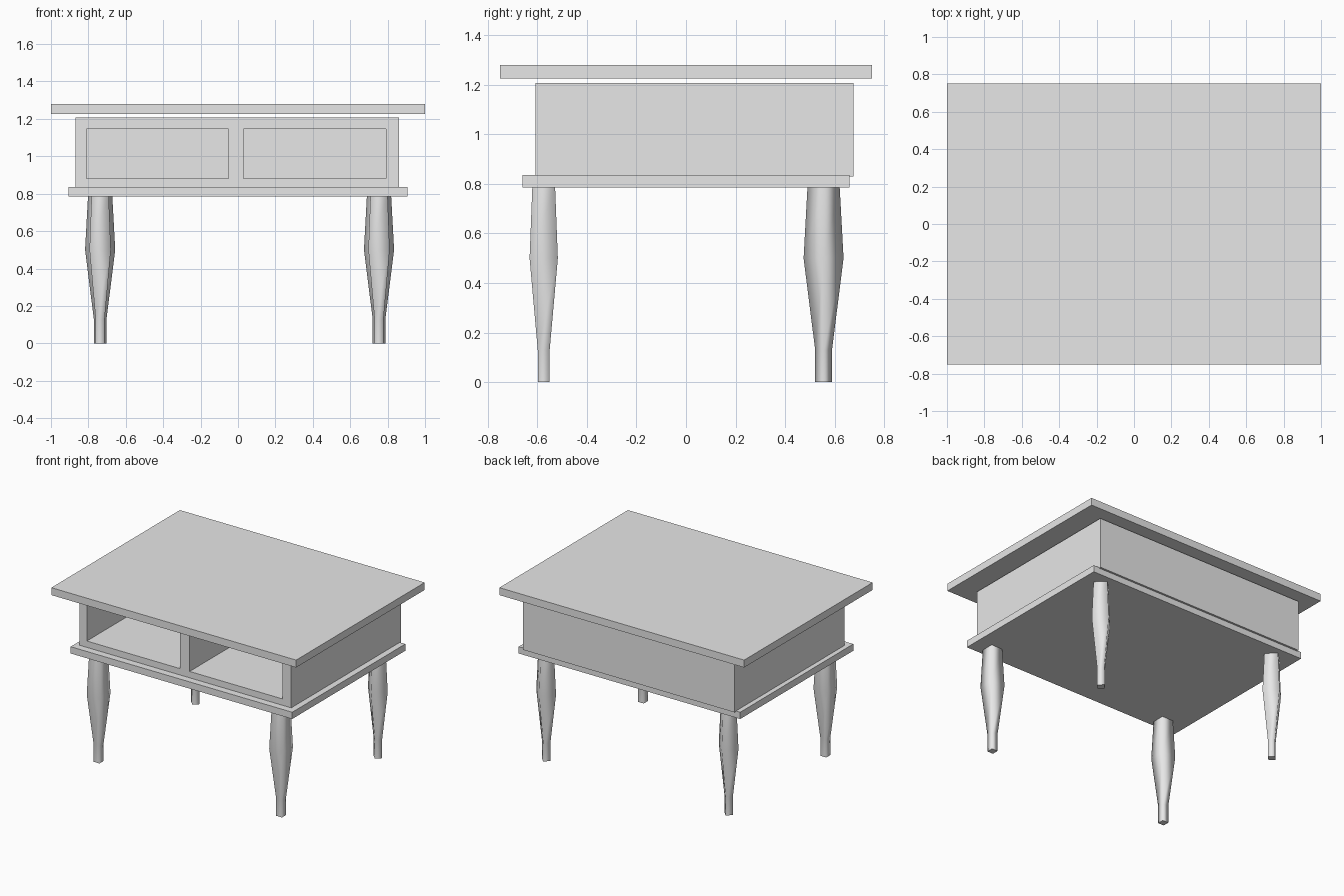
import bpy
import bmesh
import math
from mathutils import Matrix

if "Cube" in bpy.data.objects:
    bpy.data.objects.remove(bpy.data.objects["Cube"], do_unlink=True)

GREY = (0.8, 0.8, 0.8, 1)
grey = bpy.data.materials.new("plain grey")
grey.use_nodes = True
grey.diffuse_color = GREY
grey.node_tree.nodes["Principled BSDF"].inputs["Base Color"].default_value = GREY


def finish(name, bm):
    bmesh.ops.recalc_face_normals(bm, faces=bm.faces)
    mesh = bpy.data.meshes.new(name)
    bm.to_mesh(mesh)
    bm.free()
    mesh.materials.append(grey)
    obj = bpy.data.objects.new(name, mesh)
    bpy.context.collection.objects.link(obj)
    return obj


def box(name, x, y, z):
    """Box from (low, high) ranges along each axis."""
    bm = bmesh.new()
    size = [b - a for a, b in (x, y, z)]
    mid = [(a + b) / 2 for a, b in (x, y, z)]
    bmesh.ops.create_cube(bm, size=1, matrix=Matrix.Translation(mid) @ Matrix.Diagonal((*size, 1)))
    return finish(name, bm)


def leg(name, x, y, turn):
    """Square turned leg; each profile point is (half width, height)."""
    profile = [(0.024, 0), (0.024, 0.13), (0.057, 0.5), (0.046, 0.785)]
    bm = bmesh.new()
    rings = []
    for half, z in profile:
        r = half * math.sqrt(2)
        angles = [turn + math.pi / 4 + k * math.pi / 2 for k in range(4)]
        rings.append([bm.verts.new((x + r * math.cos(a), y + r * math.sin(a), z)) for a in angles])
    for low, high in zip(rings, rings[1:]):
        for k in range(4):
            n = (k + 1) % 4
            bm.faces.new((low[k], low[n], high[n], high[k])).smooth = True
    # Flat end caps
    bm.faces.new(rings[0])
    bm.faces.new(rings[-1])
    finish(name, bm)


# Table top and lower board
box("table_top", (-1, 1), (-0.75, 0.75), (1.225, 1.28))
box("base_board", (-0.905, 0.905), (-0.66, 0.66), (0.785, 0.835))

# Cabinet with two open compartments at the front
cabinet = box("cabinet", (-0.87, 0.86), (-0.607, 0.675), (0.83, 1.207))
for x in ((-0.81, -0.05), (0.03, 0.79)):
    cutter = box("compartment_cutter", x, (-0.8, 0.61), (0.882, 1.147))
    cutter.hide_render = True
    cut = cabinet.modifiers.new("compartment", 'BOOLEAN')
    cut.operation = 'DIFFERENCE'
    cut.solver = 'EXACT'
    cut.object = cutter
    bpy.context.view_layer.objects.active = cabinet
    bpy.ops.object.modifier_apply(modifier=cut.name)
    bpy.data.objects.remove(cutter, do_unlink=True)

# Front legs are square to the table, back legs stand on the diagonal
for side, x in (("right", -0.737), ("left", 0.754)):
    leg("front_leg_" + side, x, -0.574, 0)
    leg("back_leg_" + side, x, 0.555, math.pi / 4)
